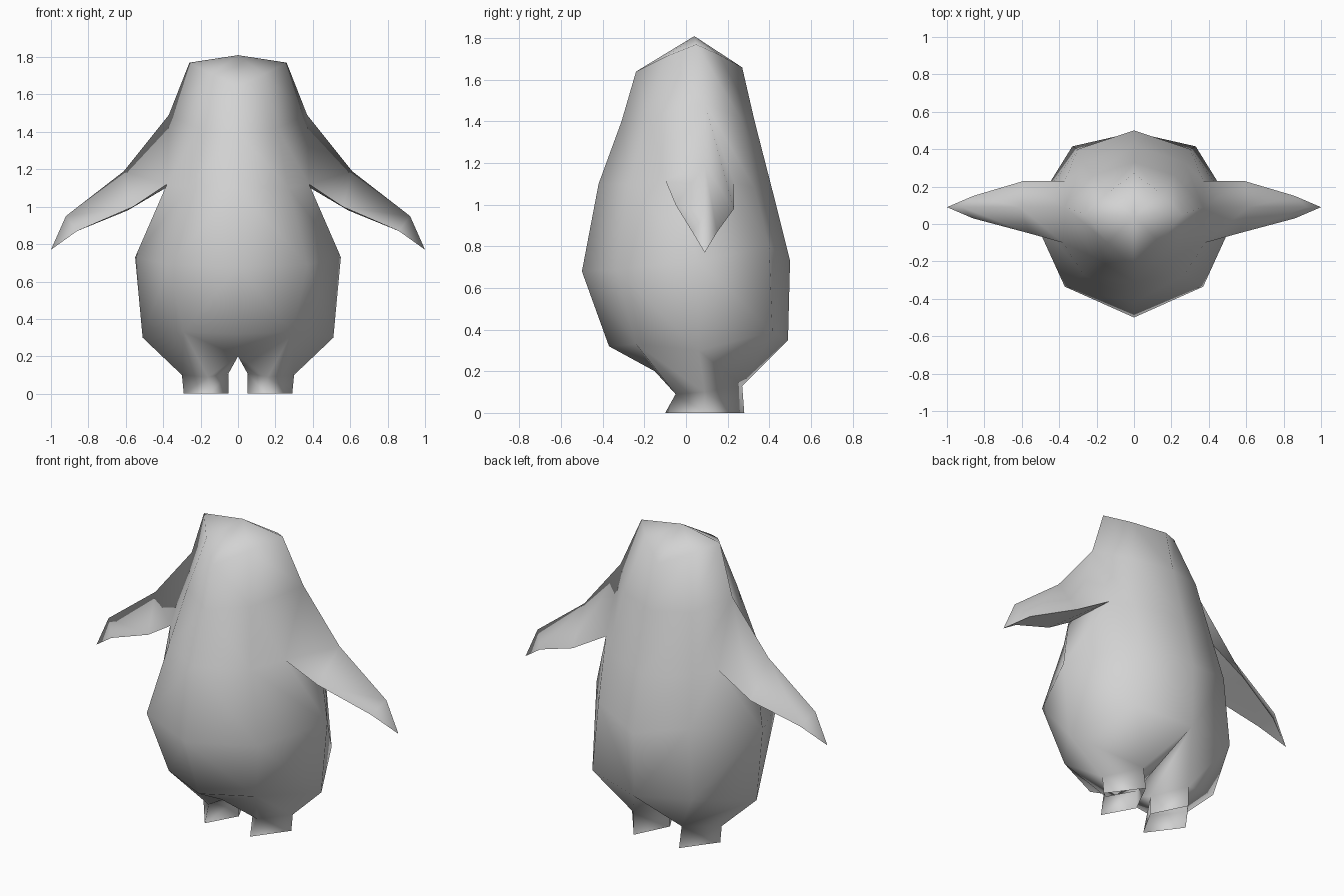
import bpy
import bmesh
import math

cube = bpy.data.objects.get("Cube")
if cube:
    bpy.data.objects.remove(cube, do_unlink=True)

# One plain grey for the whole skin
grey = bpy.data.materials.new("plain_grey")
grey.use_nodes = True
colour = (0.65, 0.65, 0.65, 1.0)
grey.diffuse_color = colour
grey.node_tree.nodes["Principled BSDF"].inputs["Base Color"].default_value = colour

bm = bmesh.new()


def points(*coords):
    return [bm.verts.new(c) for c in coords]


def face(*corners):
    bm.faces.new(corners)


def bridge(a, b, closed=False):
    """Quads between two point rows of equal length."""
    count = len(a)
    for i in range(count if closed else count - 1):
        j = (i + 1) % count
        face(a[i], a[j], b[j], b[i])


def fan(row, tip, closed=False):
    for i in range(len(row) if closed else len(row) - 1):
        face(row[i], row[(i + 1) % len(row)], tip)


def crease(*path):
    """Keep the edges along a path sharp."""
    for a, b in zip(path, path[1:]):
        bm.edges.get((a, b)).smooth = False


# Left half of the head and torso: front, front corner, side, back corner, back
crown = points((0, -0.24, 1.64), (0.14, -0.10, 1.71), (0.26, 0.05, 1.77),
               (0.15, 0.16, 1.72), (0, 0.27, 1.66))
shoulder = points((0, -0.31, 1.40), (0.21, -0.18, 1.42), (0.37, 0.09, 1.49),
                  (0.22, 0.26, 1.42), (0, 0.33, 1.40))
armpit = points((0, -0.42, 1.10), (0.27, -0.27, 1.10), (0.38, -0.10, 1.12),
                (0.37, 0.23, 1.11), (0.27, 0.33, 1.08), (0, 0.42, 1.05))
belly = points((0, -0.50, 0.68), (0.37, -0.335, 0.69), (0.55, 0.06, 0.73),
               (0.30, 0.40, 0.80), (0, 0.50, 0.73))
hips = points((0, -0.37, 0.32), (0.29, -0.24, 0.33), (0.51, 0.06, 0.30),
              (0.33, 0.415, 0.39), (0, 0.49, 0.35))

fan(crown, points((0, 0.04, 1.81))[0])
bridge(crown, shoulder)
# The shoulder ridge splits around the flipper opening and joins again below
bridge(shoulder[:3], armpit[:3])
bridge(shoulder[2:], armpit[3:])
bridge(armpit[:3], belly[:3])
bridge(armpit[3:], belly[2:])
face(armpit[2], armpit[3], belly[2])
bridge(belly, hips)

# Flipper: ridge, lower back edge, lower front edge, with a flat underside
root = [shoulder[2], armpit[3], armpit[2]]
elbow = points((0.61, 0.09, 1.19), (0.59, 0.23, 0.98), (0.56, -0.05, 1.0))
wrist = points((0.92, 0.09, 0.95), (0.86, 0.15, 0.87), (0.86, 0.03, 0.87))
tip = points((1.0, 0.09, 0.77))[0]
bridge(root, elbow, closed=True)
bridge(elbow, wrist, closed=True)
fan(wrist, tip, closed=True)
crease(root[2], root[1], elbow[1], wrist[1], tip, wrist[2], elbow[2], root[2])

# Leg: a four-sided open tube, points at front, outside, back and inside
ankle = points((0.16, -0.05, 0.09), (0.30, 0.09, 0.10), (0.16, 0.27, 0.13), (0.05, 0.08, 0.11))
foot = points((0.15, -0.10, 0), (0.29, 0.09, 0), (0.15, 0.28, 0), (0.05, 0.08, 0))
bridge(ankle, foot, closed=True)

# Underside between the hips, the crotch and the ankle
crotch = points((0, -0.15, 0.2))[0]
toe_side, outside, heel_side, inside = ankle
face(hips[0], hips[1], crotch)
face(hips[1], toe_side, crotch)
face(crotch, toe_side, inside)
bridge(hips[1:3], [toe_side, outside])
bridge(hips[2:4], [outside, heel_side])
fan(hips[3:], heel_side)
face(hips[4], crotch, inside, heel_side)

# Right half by mirroring, welded on the centre line
bmesh.ops.mirror(bm, geom=bm.verts[:] + bm.edges[:] + bm.faces[:], axis='X', merge_dist=0.0001)
bmesh.ops.remove_doubles(bm, verts=bm.verts[:], dist=0.0001)
bmesh.ops.recalc_face_normals(bm, faces=bm.faces[:])

mesh = bpy.data.meshes.new("bird_body")
bm.to_mesh(mesh)
bm.free()
mesh.materials.append(grey)
body = bpy.data.objects.new("bird_body", mesh)
bpy.context.collection.objects.link(body)

bpy.ops.object.select_all(action='DESELECT')
body.select_set(True)
bpy.context.view_layer.objects.active = body
bpy.ops.object.shade_smooth_by_angle(angle=math.radians(150), keep_sharp_edges=True)
